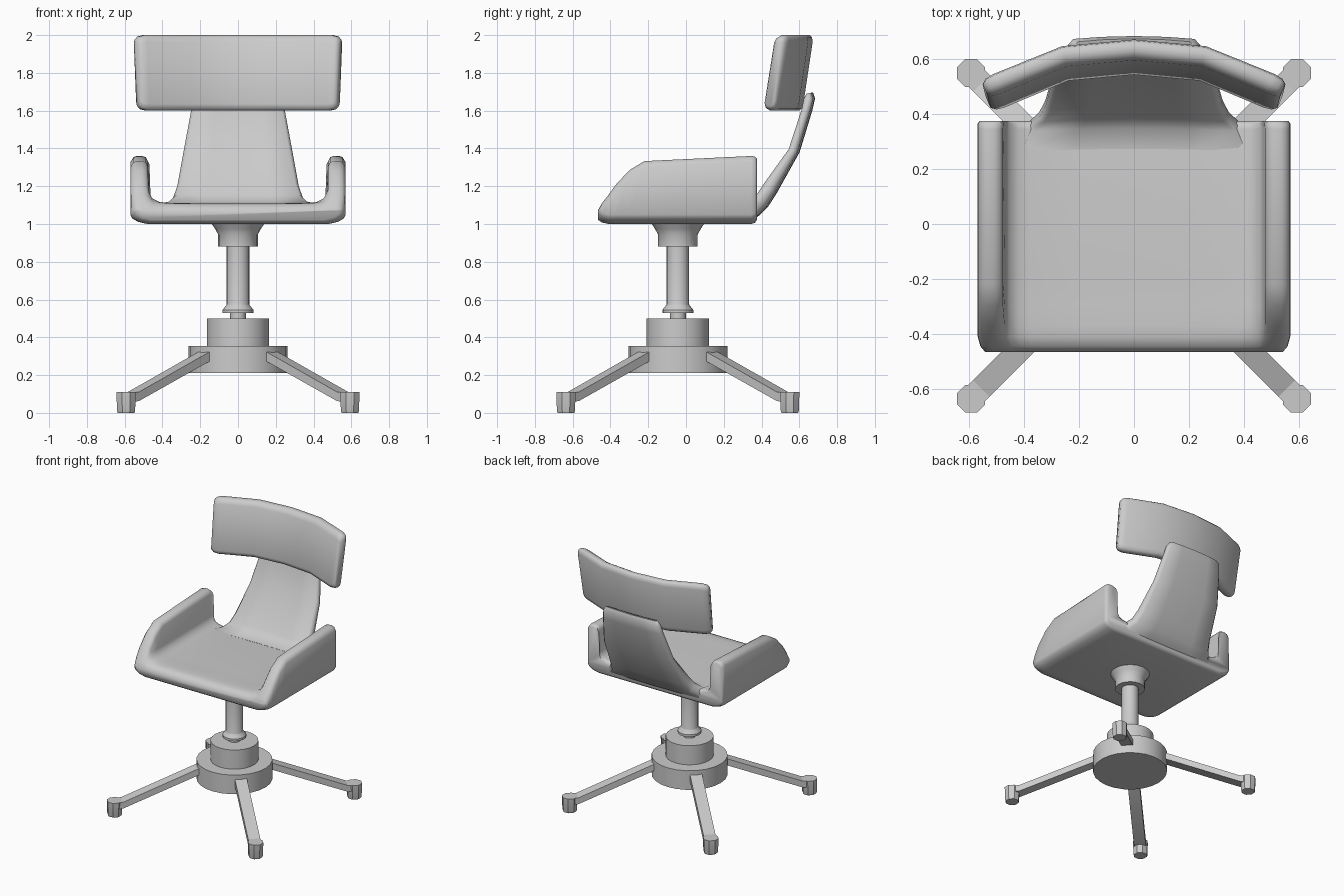
import bpy, bmesh
from math import sin, cos, pi, radians

CY = -0.043  # y of the pedestal axis


def loft(name, rings, angle=40):
    """Skin a list of equal-length point rings and cap both ends."""
    bm = bmesh.new()
    vs = [[bm.verts.new(p) for p in r] for r in rings]
    n = len(rings[0])
    for a, b in zip(vs, vs[1:]):
        for i in range(n):
            j = (i + 1) % n
            bm.faces.new((a[i], a[j], b[j], b[i]))
    bm.faces.new(vs[0][::-1])
    bm.faces.new(vs[-1])
    bmesh.ops.recalc_face_normals(bm, faces=bm.faces)
    me = bpy.data.meshes.new(name)
    bm.to_mesh(me)
    bm.free()
    ob = bpy.data.objects.new(name, me)
    bpy.context.collection.objects.link(ob)
    bpy.ops.object.select_all(action='DESELECT')
    ob.select_set(True)
    bpy.context.view_layer.objects.active = ob
    bpy.ops.object.shade_smooth_by_angle(angle=radians(angle))
    return ob


def lathe(name, profile, sides=24, cx=0, cy=CY, turn=0.0):
    rings = [[(cx + r * cos(turn + 2 * pi * i / sides),
               cy + r * sin(turn + 2 * pi * i / sides), z)
              for i in range(sides)] for r, z in profile]
    return loft(name, rings, 30)


# pedestal
lathe("base_disc", [(0.262, 0.21), (0.262, 0.355)])
lathe("hub_disc", [(0.165, 0.355), (0.165, 0.5)])
lathe("column", [(0.042, 0.49), (0.042, 0.528), (0.082, 0.528), (0.082, 0.545),
                 (0.062, 0.57), (0.06, 0.575), (0.06, 0.89)], 20)
lathe("seat_mount", [(0.105, 0.88), (0.105, 0.945), (0.122, 0.975),
                     (0.138, 1.0), (0.138, 1.02)], 20)

# four diagonal legs with octagonal feet
W = 0.042
for k in range(4):
    a = pi / 4 + k * pi / 2
    c, s = cos(a), sin(a)
    rings = []
    for r, top, bottom in ((0.22, 0.337, 0.287), (0.785, 0.11, 0.062), (0.84, 0.11, 0.06)):
        rings.append([(r * c - w * s, CY + r * s + w * c, z)
                      for w, z in ((-W, bottom), (W, bottom), (W, top), (-W, top))])
    loft("leg_%d" % (k + 1), rings, 20)
    lathe("foot_%d" % (k + 1), [(0.048, 0.0), (0.052, 0.012), (0.055, 0.11)], 8,
          0.838 * c, CY + 0.838 * s, pi / 8)


# seat with armrests: U-shaped section lofted front to back
def seat_ring(y, base, floor, h, sx):
    k = max(0.0, min(1.0, (h - floor) / 0.09))
    side = [(0.25, base), (0.48, base), (0.53, base + 0.012), (0.56, base + 0.03),
            (0.57, base + 0.05),
            (0.568, max(h - 0.03, base + 0.052)), (0.553, max(h - 0.006, base + 0.053)),
            (0.535, h), (0.51, h), (0.488, h - 0.006 * k), (0.476, h - 0.03 * k),
            (0.47, floor + 0.055 * k), (0.455, floor + 0.025 * k), (0.42, floor + 0.006 * k),
            (0.38, floor), (0.2, floor - 0.003)]
    half = [(x * sx, y, z) for x, z in side]
    return half + [(-x, yy, z) for x, yy, z in reversed(half)]


loft("seat", [seat_ring(*p) for p in (
    (-0.465, 1.022, 1.07, 1.073, 0.95),
    (-0.445, 1.008, 1.10, 1.11, 0.98),
    (-0.41, 1.0, 1.11, 1.155, 0.997),
    (-0.37, 1.0, 1.112, 1.21, 1.0),
    (-0.30, 1.0, 1.11, 1.285, 1.0),
    (-0.22, 1.0, 1.108, 1.333, 1.0),
    (0.345, 1.0, 1.11, 1.36, 1.0),
    (0.365, 1.006, 1.108, 1.357, 0.998),
    (0.375, 1.022, 1.09, 1.345, 0.985))], 60)


# back support rising from the seat: front point, back point, half width
def back_ring(yf, zf, yb, zb, w):
    uv = [(-0.94, 0), (-0.5, 0), (0, 0), (0.5, 0), (0.94, 0), (1, 0.3), (1, 0.7),
          (0.94, 1), (0.5, 1), (0, 1), (-0.5, 1), (-0.94, 1), (-1, 0.7), (-1, 0.3)]
    return [(u * w, yf + (yb - yf) * t + 0.012 * (0.3 - u * u),
             zf + (zb - zf) * t) for u, t in uv]


loft("back_support", [back_ring(*p) for p in (
    (0.27, 1.108, 0.32, 1.005, 0.44),
    (0.345, 1.118, 0.385, 1.045, 0.39),
    (0.38, 1.155, 0.43, 1.09, 0.345),
    (0.42, 1.215, 0.475, 1.16, 0.322),
    (0.55, 1.395, 0.598, 1.38, 0.287),
    (0.62, 1.61, 0.665, 1.60, 0.247),
    (0.63, 1.66, 0.68, 1.665, 0.235),
    (0.645, 1.69, 0.67, 1.695, 0.215))], 60)


# curved, tilted backrest pad
def pad_ring(x, dy, ang, st, sh):
    section = [(-0.04, -0.165), (-0.03, -0.19), (-0.01, -0.2), (0.018, -0.2), (0.033, -0.19),
               (0.038, -0.165), (0.038, 0.165), (0.03, 0.19), (0.018, 0.2), (-0.01, 0.2),
               (-0.027, 0.19), (-0.037, 0.165)]
    ring = []
    for t, h in section:
        t, h = t * st, h * sh
        ring.append(((x + t * sin(ang)) * (1 + 0.07 * h),
                     0.608 + dy + t * cos(ang) + 0.15 * h, 1.8 + h))
    return ring


half = [(0.25, -0.023, 0.22, 1, 1), (0.49, -0.122, 0.42, 1, 1),
        (0.52, -0.135, 0.42, 0.9, 0.96), (0.536, -0.142, 0.42, 0.6, 0.88)]
cols = [(-x, d, -a, t, h) for x, d, a, t, h in reversed(half)] + [(0, 0, 0, 1, 1)] + half
loft("backrest_pad", [pad_ring(*c) for c in cols], 60)
